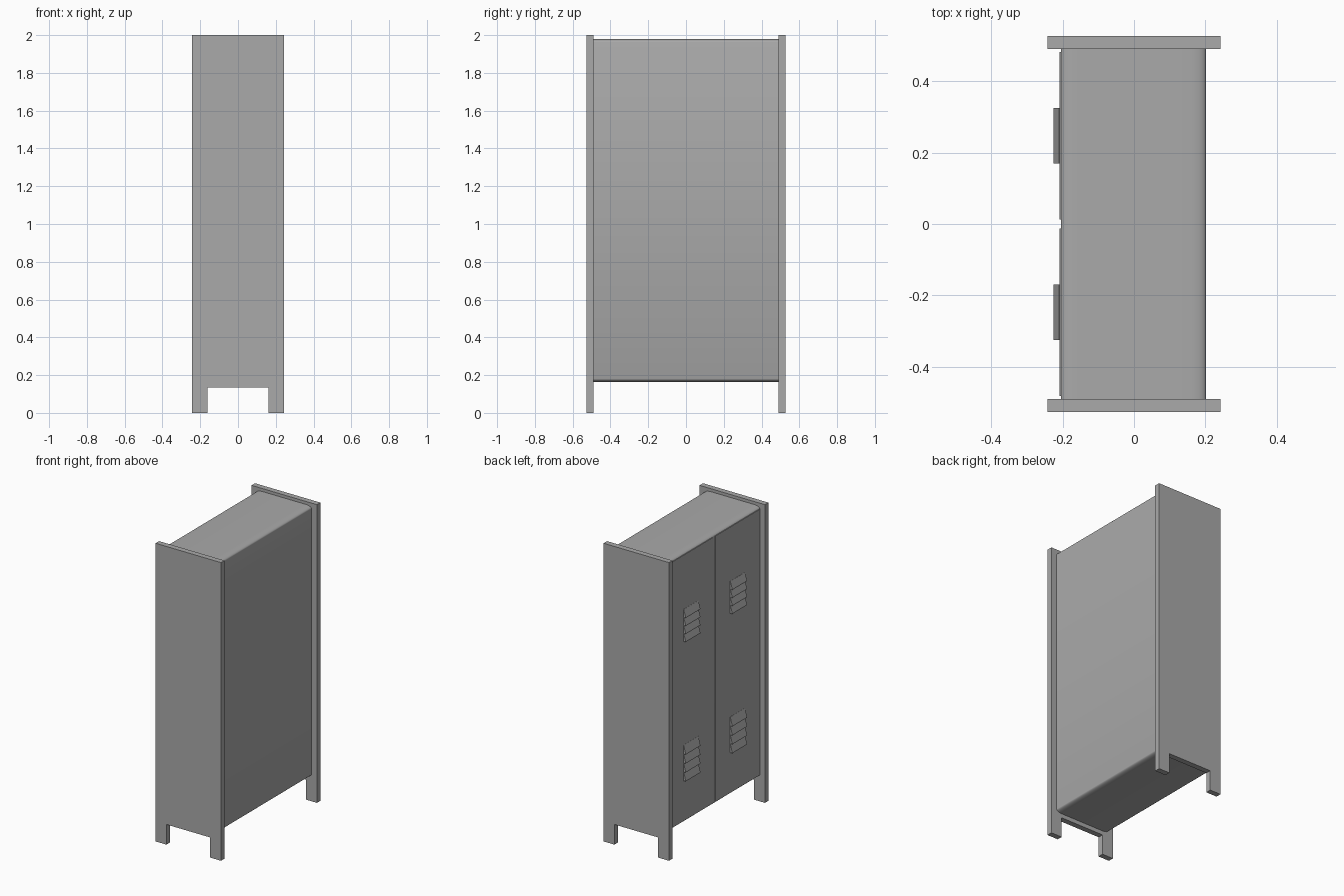
import bpy, bmesh, math

cube = bpy.data.objects.get("Cube")
if cube:
    bpy.data.objects.remove(cube, do_unlink=True)

grey = bpy.data.materials.new("painted grey metal")
grey.use_nodes = True
colour = (0.4, 0.4, 0.4, 1)
grey.diffuse_color = colour
grey.node_tree.nodes["Principled BSDF"].inputs["Base Color"].default_value = colour


def extrude_profile(name, profile, y0, y1):
    """Extrude an (x, z) outline along y."""
    bm = bmesh.new()
    face = bm.faces.new([bm.verts.new((x, y0, z)) for x, z in profile])
    new = bmesh.ops.extrude_face_region(bm, geom=[face])["geom"]
    bmesh.ops.translate(bm, vec=(0, y1 - y0, 0),
                        verts=[v for v in new if isinstance(v, bmesh.types.BMVert)])
    bmesh.ops.recalc_face_normals(bm, faces=bm.faces)
    mesh = bpy.data.meshes.new(name)
    bm.to_mesh(mesh)
    bm.free()
    mesh.materials.append(grey)
    obj = bpy.data.objects.new(name, mesh)
    bpy.context.collection.objects.link(obj)
    return obj


def rounded_box(x0, x1, z0, z1, rx, rz, steps=6):
    """Outline of a box with elliptical corners."""
    points = []
    corners = [(x1 - rx, z1 - rz), (x0 + rx, z1 - rz), (x0 + rx, z0 + rz), (x1 - rx, z0 + rz)]
    for quarter, (cx, cz) in enumerate(corners):
        for i in range(steps + 1):
            a = math.pi / 2 * (quarter + i / steps)
            points.append((cx + rx * math.cos(a), cz + rz * math.sin(a)))
    return points


# End panels, each with two feet
half, foot, rail = 0.243, 0.162, 0.135
panel = [(-half, 0), (-foot, 0), (-foot, rail), (foot, rail),
         (foot, 0), (half, 0), (half, 2), (-half, 2)]
extrude_profile("front_end_panel", panel, -0.527, -0.49)
extrude_profile("back_end_panel", panel, 0.49, 0.527)

# Cabinet body with softened long edges
body = extrude_profile("cabinet_body",
                       rounded_box(-0.205, 0.202, 0.163, 1.98, 0.045, 0.017), -0.49, 0.49)
bpy.context.view_layer.objects.active = body
body.select_set(True)
bpy.ops.object.shade_smooth_by_angle(angle=math.radians(35))
body.select_set(False)

# Doors with a narrow gap between them, and louvred vents
skin = -0.209
door = [(-0.2, 0.18), (skin, 0.18), (skin, 1.963), (-0.2, 1.963)]
for side, y0, y1 in (("right", -0.482, -0.012), ("left", 0.012, 0.482)):
    extrude_profile(side + "_door", door, y0, y1)
    mid = (y0 + y1) / 2
    for level, low, high in (("lower", 0.45, 0.69), ("upper", 1.385, 1.6)):
        pitch = (high - low) / 4
        for i in range(4):
            z = low + i * pitch
            blade = [(skin + 0.004, z), (-0.225, z), (-0.225, z + 0.006),
                     (skin - 0.001, z + pitch), (skin + 0.004, z + pitch)]
            extrude_profile(f"{side}_{level}_louvre_{i + 1}", blade, mid - 0.078, mid + 0.078)
